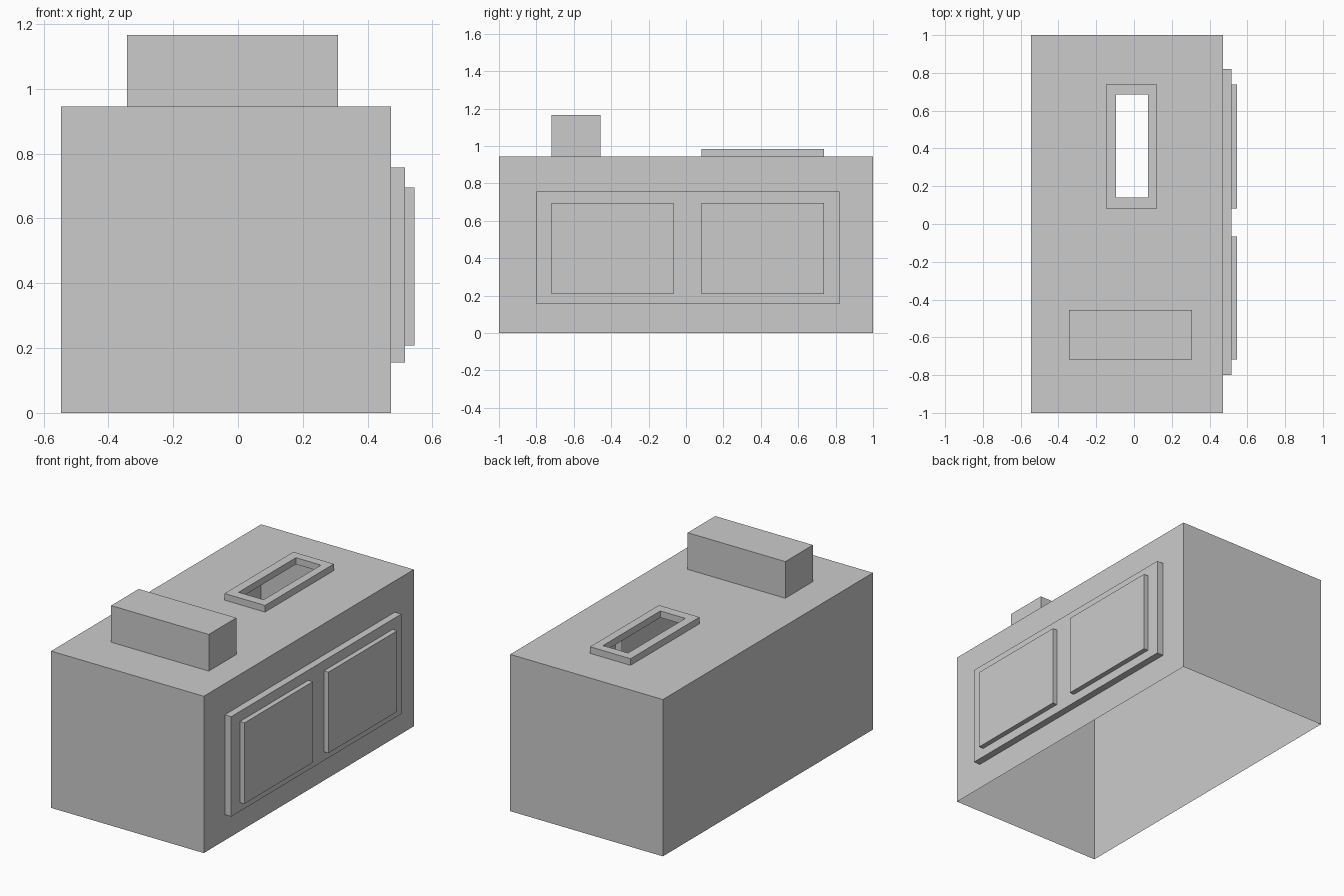
import bpy, bmesh

if "Cube" in bpy.data.objects:
    bpy.data.objects.remove(bpy.data.objects["Cube"])

X0, X1, TOP = -0.546, 0.472, 0.945


def on_top(u, v, n):      # u = x, v = y, n = z
    return (u, v, n)


def on_right(u, v, n):    # u = y, v = z, n = x
    return (n, u, v)


def plate(bm, place, rect, n, holes=()):
    """Flat rectangle (u0, u1, v0, v1) at height n, with rectangular holes."""
    us = sorted({*rect[:2], *(a for h in holes for a in h[:2])})
    vs = sorted({*rect[2:], *(a for h in holes for a in h[2:])})
    for a, b in zip(us, us[1:]):
        for c, d in zip(vs, vs[1:]):
            mu, mv = (a + b) / 2, (c + d) / 2
            if any(h[0] < mu < h[1] and h[2] < mv < h[3] for h in holes):
                continue
            bm.faces.new([bm.verts.new(place(u, v, n))
                          for u, v in ((a, c), (b, c), (b, d), (a, d))])


def walls(bm, place, rect, lo, hi, inward=False):
    """Four walls around a rectangle, from height lo to height hi."""
    a, b, c, d = rect
    ring = [(a, c), (b, c), (b, d), (a, d)]
    for p, q in zip(ring, ring[1:] + ring[:1]):
        quad = [(*p, lo), (*q, lo), (*q, hi), (*p, hi)]
        if inward:
            quad.reverse()
        bm.faces.new([bm.verts.new(place(*k)) for k in quad])


def finish(name, bm):
    bmesh.ops.remove_doubles(bm, verts=bm.verts, dist=1e-5)
    mesh = bpy.data.meshes.new(name)
    bm.to_mesh(mesh)
    bm.free()
    bpy.context.collection.objects.link(bpy.data.objects.new(name, mesh))


def raised(name, place, rect, lo, hi, holes=()):
    """Hollow raised block, open at the back."""
    bm = bmesh.new()
    walls(bm, place, rect, lo, hi)
    plate(bm, place, rect, hi, holes)
    return bm


footprint = (X0, X1, -1, 1)
block = (-0.343, 0.308, -0.718, -0.456)
frame = (-0.148, 0.122, 0.083, 0.739)
opening = (-0.094, 0.073, 0.14, 0.686)
slab = (-0.8, 0.82, 0.155, 0.757)
panels = [(-0.718, -0.066, 0.208, 0.696), (0.083, 0.738, 0.208, 0.696)]

# Thin body shell, open underneath and behind the raised parts
bm = bmesh.new()
plate(bm, on_top, footprint, TOP, [block, frame])
walls(bm, on_top, footprint, 0, TOP)
right = [f for f in bm.faces if all(abs(v.co.x - X1) < 1e-5 for v in f.verts)]
bmesh.ops.delete(bm, geom=right, context='FACES')
plate(bm, on_right, (-1, 1, 0, TOP), X1, [slab])
finish("body_shell", bm)

# Raised block on the top
finish("top_block", raised("top_block", on_top, block, TOP, 1.166))

# Frame around the open slot
bm = raised("slot_frame", on_top, frame, TOP, 0.985, [opening])
walls(bm, on_top, opening, TOP, 0.985, inward=True)
finish("slot_frame", bm)

# Side slab with two raised panels
finish("side_slab", raised("side_slab", on_right, slab, X1, 0.515, panels))
for label, rect in zip(("front", "back"), panels):
    finish(label + "_side_panel",
           raised(label, on_right, rect, X1, 0.545))
